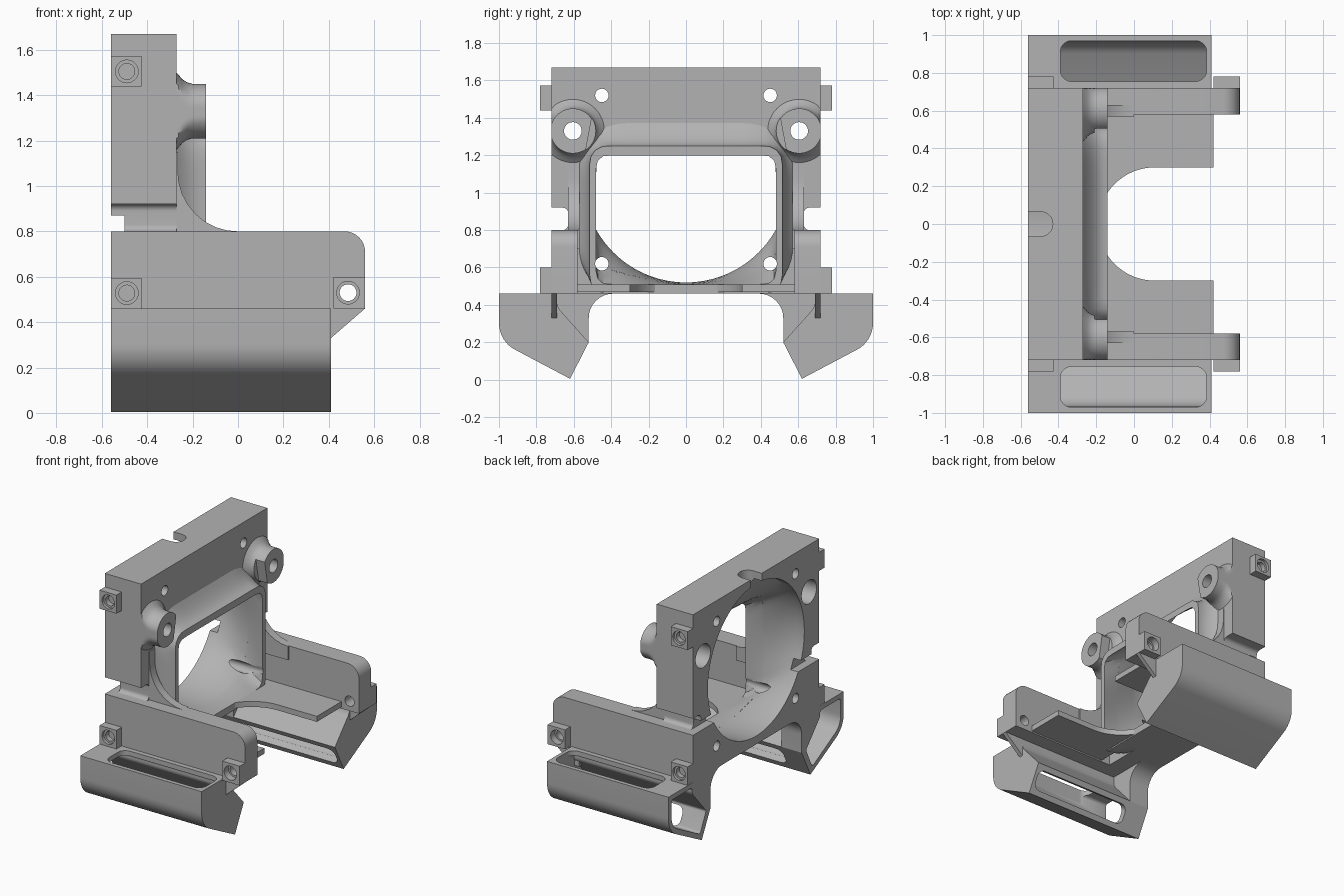
import bpy, bmesh, math
from mathutils import Vector

if "Cube" in bpy.data.objects:
    bpy.data.objects.remove(bpy.data.objects["Cube"])

grey = bpy.data.materials.new("plain_grey")
grey.use_nodes = True
grey.diffuse_color = (0.45, 0.45, 0.45, 1)
grey.node_tree.nodes["Principled BSDF"].inputs["Base Color"].default_value = grey.diffuse_color


def loft(name, rings):
    """Closed solid through rings of equal point count."""
    bm = bmesh.new()
    loops = [[bm.verts.new(p) for p in ring] for ring in rings]
    n = len(loops[0])
    for a, b in zip(loops, loops[1:]):
        for i in range(n):
            j = (i + 1) % n
            bm.faces.new((a[i], a[j], b[j], b[i]))
    bm.faces.new(loops[0][::-1])
    bm.faces.new(loops[-1])
    bmesh.ops.recalc_face_normals(bm, faces=bm.faces)
    me = bpy.data.meshes.new(name)
    bm.to_mesh(me)
    bm.free()
    me.materials.append(grey)
    ob = bpy.data.objects.new(name, me)
    bpy.context.collection.objects.link(ob)
    return ob


def prism(name, pts, axis, a, b):
    """Extrude a 2D outline along an axis: x uses (y,z), y uses (x,z), z uses (x,y)."""
    place = {"x": lambda u, v, t: (t, u, v),
             "y": lambda u, v, t: (u, t, v),
             "z": lambda u, v, t: (u, v, t)}[axis]
    return loft(name, [[place(u, v, t) for u, v in pts] for t in (a, b)])


def box(name, x, y, z):
    return prism(name, rect(*x, *y), "z", *z)


def rect(u0, u1, v0, v1, r=0):
    return outline((u0, v0, r), (u1, v0, r), (u1, v1, r), (u0, v1, r))


def circle(u, v, r, n=32):
    return [(u + r * math.cos(math.tau * i / n), v + r * math.sin(math.tau * i / n)) for i in range(n)]


def outline(*corners, steps=8):
    """Polygon whose corners (u, v, radius) are rounded with true arcs."""
    pts = []
    for i, (u, v, r) in enumerate(corners):
        p = Vector((u, v))
        if not r:
            pts.append((u, v))
            continue
        a = (Vector(corners[i - 1][:2]) - p).normalized()
        b = (Vector(corners[(i + 1) % len(corners)][:2]) - p).normalized()
        half = a.angle(b) / 2
        d, w = r / math.tan(half), math.sin(half)
        for k in range(steps + 1):
            t = k / steps
            c0, c1, c2 = (1 - t) ** 2, 2 * w * t * (1 - t), t * t
            q = (c0 * (p + a * d) + c1 * p + c2 * (p + b * d)) / (c0 + c1 + c2)
            pts.append((q.x, q.y))
    return pts


def cut(ob, *cutters):
    for c in cutters:
        c.hide_render = True
        m = ob.modifiers.new("cut", "BOOLEAN")
        m.operation, m.solver, m.object = "DIFFERENCE", "EXACT", c
    dg = bpy.context.evaluated_depsgraph_get()
    me = bpy.data.meshes.new_from_object(ob.evaluated_get(dg))
    ob.modifiers.clear()
    ob.data = me
    return ob


def ring_at(x, pts):
    return [(x, u, v) for u, v in pts]


def ray_rect(cz, hw, hh, r, n=96):
    """Rounded rectangle sampled by angle, to pair with a circle."""
    pts = []
    for i in range(n):
        a = math.tau * i / n
        c, s = math.cos(a), math.sin(a)
        lo, hi = 0, 3
        for _ in range(30):
            m = (lo + hi) / 2
            qx, qy = abs(m * c) - hw + r, abs(m * s) - hh + r
            d = math.hypot(max(qx, 0), max(qy, 0)) + min(max(qx, qy), 0) - r
            lo, hi = (m, hi) if d < 0 else (lo, m)
        pts.append((lo * c, cz + lo * s))
    return pts


def blend(p, q, t):
    return [(a + (c - a) * t, b + (d - b) * t) for (a, b), (c, d) in zip(p, q)]


# Round-to-rectangular air passage
round_end, square_end = circle(0, 1.07, 0.55, 96), ray_rect(0.855, 0.48, 0.345, 0.06)
passage = loft("passage_cutter", [ring_at(-0.6, round_end)]
               + [ring_at(-0.5 + 0.36 * k / 6, blend(round_end, square_end, k / 6)) for k in range(7)]
               + [ring_at(-0.1, square_end)])
screws = [prism("screw_cutter", circle(y, z, 0.036, 24), "x", -0.7, 0.0)
          for y in (-0.45, 0.45) for z in (0.62, 1.52)]
helpers = [passage, *screws]

# Upright plate with side notches, rear groove and cable slot
slots = [box("groove_cutter", (-0.6, -0.5), (-0.8, 0.8), (0.8, 0.87)),
         prism("cable_cutter", outline((-0.7, -0.065, 0), (-0.43, -0.065, 0.064),
                                       (-0.43, 0.065, 0.064), (-0.7, 0.065, 0)), "z", 1.5, 1.8)]
for s in (-1, 1):
    slots.append(prism("notch_cutter", outline((s * 0.63, 0.8, 0.03), (s * 0.9, 0.8, 0),
                                               (s * 0.9, 0.92, 0), (s * 0.63, 0.92, 0.03)), "x", -0.7, 0))
    slots.append(prism("counterbore_cutter", circle(s * 0.605, 1.33, 0.085), "x", -0.7, -0.3))
    slots.append(prism("lug_bore_cutter", circle(s * 0.605, 1.33, 0.047), "x", -0.4, 0))
helpers += slots
cut(box("upright_plate", (-0.56, -0.27), (-0.72, 0.72), (0.46, 1.67)), passage, *screws, *slots)

# Duct mouth blending out of the plate
wide, narrow = ray_rect(0.925, 0.58, 0.465, 0.26), ray_rect(0.855, 0.515, 0.395, 0.09)
mouth = loft("duct_mouth", [ring_at(-0.28 + 0.14 * k / 6, blend(wide, narrow, 1 - (1 - k / 6) ** 2))
                            for k in range(7)])
cut(mouth, passage, *screws)

# Floor with rounded opening
floor_slot = prism("floor_cutter", [(0.9, -0.3)] + [
    (0.11 - 0.3 * math.sin(math.pi * k / 32), -0.3 * math.cos(math.pi * k / 32))
    for k in range(33)] + [(0.9, 0.3)], "z", 0.3, 0.6)
helpers.append(floor_slot)
cut(box("floor", (-0.2, 0.42), (-0.59, 0.59), (0.47, 0.51)), floor_slot, passage)

for s, side in ((-1, "right"), (1, "left")):
    def span(a, b):
        return sorted((s * a, s * b))

    # Side wall and the curved rib joining it to the plate
    hole = prism("tab_hole_cutter", circle(0.485, 0.53, 0.037), "y", -1, 1)
    seat = prism("tab_seat_cutter", circle(0.485, 0.53, 0.05), "y", *span(0.73, 1))
    wall = prism(side + "_wall", outline((-0.56, 0.46, 0), (0.56, 0.46, 0), (0.56, 0.8, 0.09),
                                         (-0.56, 0.8, 0)), "y", *span(0.58, 0.72))
    cut(wall, hole)
    prism(side + "_rib", outline((-0.28, 0.7, 0), (0, 0.7, 0), (0, 0.8, 0), (-0.265, 0.8, 0.264),
                                 (-0.265, 1.15, 0), (-0.28, 1.15, 0)), "y", *span(0.57, 0.63))

    # Screw bosses on the outer faces
    tab = box(side + "_front_boss", (0.42, 0.56), span(0.71, 0.78), (0.46, 0.6))
    cut(tab, hole, seat)
    helpers += [hole, seat]
    for label, z in (("upper", 1.505), ("lower", 0.528)):
        wide_hole = prism("boss_cutter", circle(-0.49, z, 0.05), "y", *span(0.76, 1))
        deep_hole = prism("boss_cutter", circle(-0.49, z, 0.035), "y", *span(0.725, 1))
        boss = box(side + "_" + label + "_boss", (-0.56, -0.425), span(0.715, 0.78), (z - 0.067, z + 0.067))
        cut(boss, wide_hole, deep_hole)
        helpers += [wide_hole, deep_hole]

    # Gusset under the front boss
    prism(side + "_gusset", [(0.35, 0.33), (0.41, 0.33), (0.56, 0.46), (0.35, 0.46)],
          "y", *span(0.69, 0.72))

    # Flared mounting lug with trimmed inner flank
    flare = [(-0.28, 0.18), (-0.262, 0.16), (-0.245, 0.14), (-0.225, 0.127), (-0.2, 0.12), (-0.14, 0.12)]
    lug = loft(side + "_lug", [[(x, s * min(y, 0.72), z) for y, z in circle(0.605, 1.33, r, 48)]
                               for x, r in flare])
    bore = prism("lug_cutter", circle(s * 0.605, 1.33, 0.047), "x", -0.5, 0)
    trim = prism("trim_cutter", [(s * 0.3, 1.1), (s * 0.56, 1.1), (s * 0.485, 1.5), (s * 0.3, 1.5)],
                 "x", -0.21, 0)
    cut(lug, bore, trim, passage)
    helpers += [bore, trim]

    # Hollow side duct open at the rear, top and inner slope
    wing = prism(side + "_side_duct", outline(
        (s * 0.69, 0.46, 0), (s, 0.46, 0), (s, 0.206, 0.16), (s * 0.62, 0.005, 0),
        (s * 0.52, 0.2, 0), (s * 0.69, 0.39, 0.08)), "x", -0.56, 0.41)
    cavity = prism("cavity_cutter", outline(
        (s * 0.73, 0.425, 0.02), (s * 0.965, 0.425, 0.02), (s * 0.965, 0.23, 0.12),
        (s * 0.64, 0.055, 0.02), (s * 0.57, 0.2, 0.02), (s * 0.73, 0.38, 0.05)), "x", -0.7, 0.385)
    pocket = prism("pocket_cutter", rect(-0.39, 0.385, *span(0.755, 0.97), 0.06), "z", 0.35, 0.6)
    # Slot through the sloped face, built in its own plane
    along, out = Vector((0, s * -0.1, 0.195)).normalized(), Vector((0, s * -0.195, -0.1)).normalized()
    mid = Vector((0, s * 0.57, 0.103))
    slot = loft("slot_cutter", [[mid + Vector((u, 0, 0)) + along * v + out * d
                                 for u, v in rect(-0.39, 0.385, -0.07, 0.07, 0.05)] for d in (-0.08, 0.1)])
    cut(wing, cavity, pocket, slot)
    helpers += [cavity, pocket, slot]

    # Rear web tying the duct to the plate
    web = prism(side + "_web", outline((s * 0.38, 0.48, 0), (s * 0.38, 0.46, 0), (s * 0.52, 0.46, 0.13),
                                       (s * 0.52, 0.2, 0), (s * 0.72, 0.42, 0), (s * 0.72, 0.48, 0)),
                "x", -0.56, -0.4)
    cut(web, cavity)

# Remove cutters, then smooth curved faces only
for h in helpers:
    bpy.data.objects.remove(h)
for ob in bpy.context.collection.objects:
    if ob.type == "MESH" and grey.name in ob.data.materials:
        ob.data.shade_smooth()
        ob.data.set_sharp_from_angle(angle=math.radians(30))
